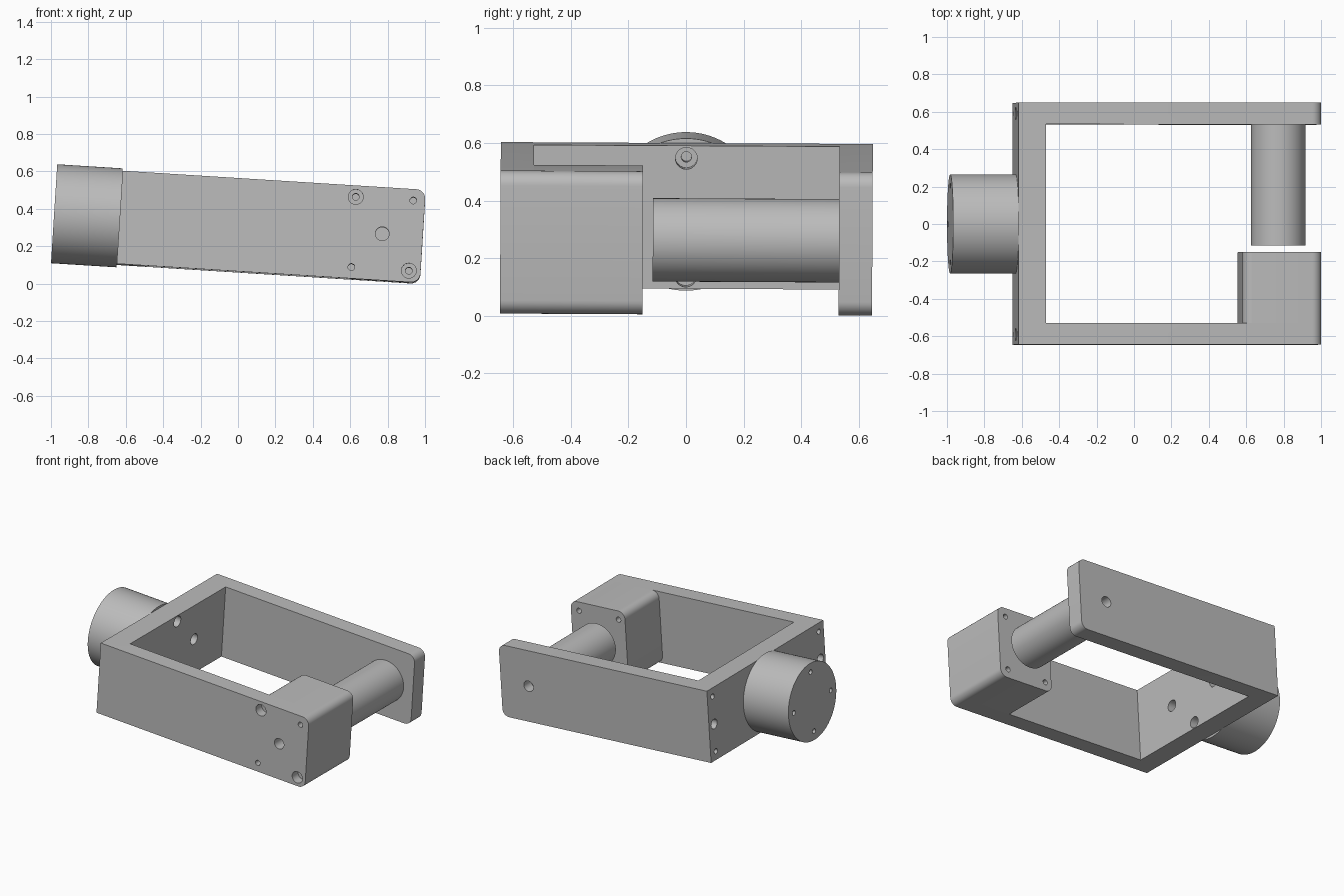
import bpy, bmesh, math
from mathutils import Matrix, Vector

if "Cube" in bpy.data.objects:
    bpy.data.objects.remove(bpy.data.objects["Cube"], do_unlink=True)

# Whole assembly is pitched down at the open end, with a trace of roll
PLACE = (Matrix.Translation((0, 0, 0.3115)) @ Matrix.Rotation(math.radians(-0.3), 4, 'X')
         @ Matrix.Rotation(math.radians(3.6), 4, 'Y'))
H = 0.249          # half height of the bracket
BACK, WALL, END = -0.634, -0.486, 0.99
MOTOR_X = 0.773

grey = bpy.data.materials.new("machined grey")
grey.use_nodes = True
colour = (0.5, 0.5, 0.5, 1)
grey.diffuse_color = colour
grey.node_tree.nodes["Principled BSDF"].inputs["Base Color"].default_value = colour


def make_object(name, bm):
    bmesh.ops.recalc_face_normals(bm, faces=bm.faces[:])
    mesh = bpy.data.meshes.new(name)
    bm.to_mesh(mesh)
    bm.free()
    mesh.materials.append(grey)
    obj = bpy.data.objects.new(name, mesh)
    bpy.context.scene.collection.objects.link(obj)
    return obj


def prism(name, outline, round_from, radius):
    """Extrude a plan outline upward, rounding the cross edges beyond round_from."""
    bm = bmesh.new()
    face = bm.faces.new([bm.verts.new((x, y, -H)) for x, y in outline])
    top = bmesh.ops.extrude_face_region(bm, geom=[face])["geom"]
    bmesh.ops.translate(bm, vec=(0, 0, 2 * H),
                        verts=[v for v in top if isinstance(v, bmesh.types.BMVert)])
    edges = [e for e in bm.edges
             if all(v.co.x > round_from for v in e.verts)
             and abs(e.verts[0].co.x - e.verts[1].co.x) < 1e-4
             and abs(e.verts[0].co.z - e.verts[1].co.z) < 1e-4]
    bmesh.ops.bevel(bm, geom=edges, offset=radius, segments=8, profile=0.5, affect='EDGES')
    return make_object(name, bm)


def rod(name, start, end, radius, sides):
    start, end = Vector(start), Vector(end)
    axis = end - start
    matrix = (Matrix.Translation((start + end) / 2)
              @ axis.to_track_quat('Z', 'Y').to_matrix().to_4x4())
    bm = bmesh.new()
    bmesh.ops.create_cone(bm, cap_ends=True, segments=sides, radius1=radius,
                          radius2=radius, depth=axis.length, matrix=matrix)
    return make_object(name, bm)


def drill(obj, holes):
    """Cut round holes, each given as start, end and radius."""
    cutters = []
    for start, end, radius in holes:
        cutter = rod("drill_cutter", start, end, radius, 24)
        cutter.hide_render = True
        cutters.append(cutter)
        mod = obj.modifiers.new("hole", 'BOOLEAN')
        mod.operation, mod.solver, mod.object = 'DIFFERENCE', 'EXACT', cutter
    bpy.context.view_layer.update()
    graph = bpy.context.evaluated_depsgraph_get()
    mesh = bpy.data.meshes.new_from_object(obj.evaluated_get(graph))
    obj.modifiers.clear()
    obj.data = mesh
    for cutter in cutters:
        bpy.data.objects.remove(cutter, do_unlink=True)


def finish(obj):
    obj.data.transform(PLACE)
    obj.data.polygons.foreach_set("use_smooth", [True] * len(obj.data.polygons))
    obj.data.set_sharp_from_angle(angle=math.radians(30))


# U-shaped bracket: two arms joined by the end wall
bracket = prism("bracket", [(BACK, -0.645), (END, -0.645), (END, -0.53), (WALL, -0.53),
                            (WALL, 0.532), (END, 0.532), (END, 0.648), (BACK, 0.648)],
                0.9, 0.05)
# Bearing block on the inside of the front arm
block = prism("bearing_block", [(0.568, -0.53), (END, -0.53), (END, -0.15), (0.568, -0.15)],
              0.5, 0.05)
# Round motors
arm_motor = rod("arm_motor", (MOTOR_X, 0.532, 0), (MOTOR_X, -0.115, 0), 0.145, 64)
end_motor = rod("end_motor", (BACK, 0, 0), (-0.985, 0, 0), 0.265, 96)

# Shaft and screw holes through the front arm and the block
front_holes = [((MOTOR_X, -0.7, 0), (MOTOR_X, -0.1, 0), 0.037)]
for sx in (-1, 1):
    for sz in (-1, 1):
        x, z = MOTOR_X + sx * 0.154, sz * 0.188
        front_holes.append(((x, -0.7, z), (x, -0.1, z), 0.018))
        if sx != sz:
            front_holes.append(((x, -0.7, z), (x, -0.58, z), 0.04))

# Shaft hole in the rear arm, and mounting holes at both ends of the wall
bracket_holes = front_holes + [((MOTOR_X, 0.7, 0), (MOTOR_X, 0.57, 0), 0.037)]
for y in (-0.59, 0.59):
    for z, r in ((-0.19, 0.018), (0, 0.033), (0.19, 0.018)):
        bracket_holes.append(((BACK - 0.05, y, z), (BACK + 0.12, y, z), r))

# Ring of four screws holding the end motor
motor_holes = []
for y, z in ((0, 0.205), (0, -0.205), (0.205, 0), (-0.205, 0)):
    bracket_holes.append(((WALL + 0.05, y, z), (WALL - 0.08, y, z), 0.038))
    bracket_holes.append(((WALL + 0.05, y, z), (BACK + 0.02, y, z), 0.018))
    motor_holes.append(((-1.05, y, z), (-0.9, y, z), 0.016))

drill(bracket, bracket_holes)
drill(block, front_holes[:1] + [h for h in front_holes if h[2] < 0.02])
drill(end_motor, motor_holes)

for part in (bracket, block, arm_motor, end_motor):
    finish(part)
